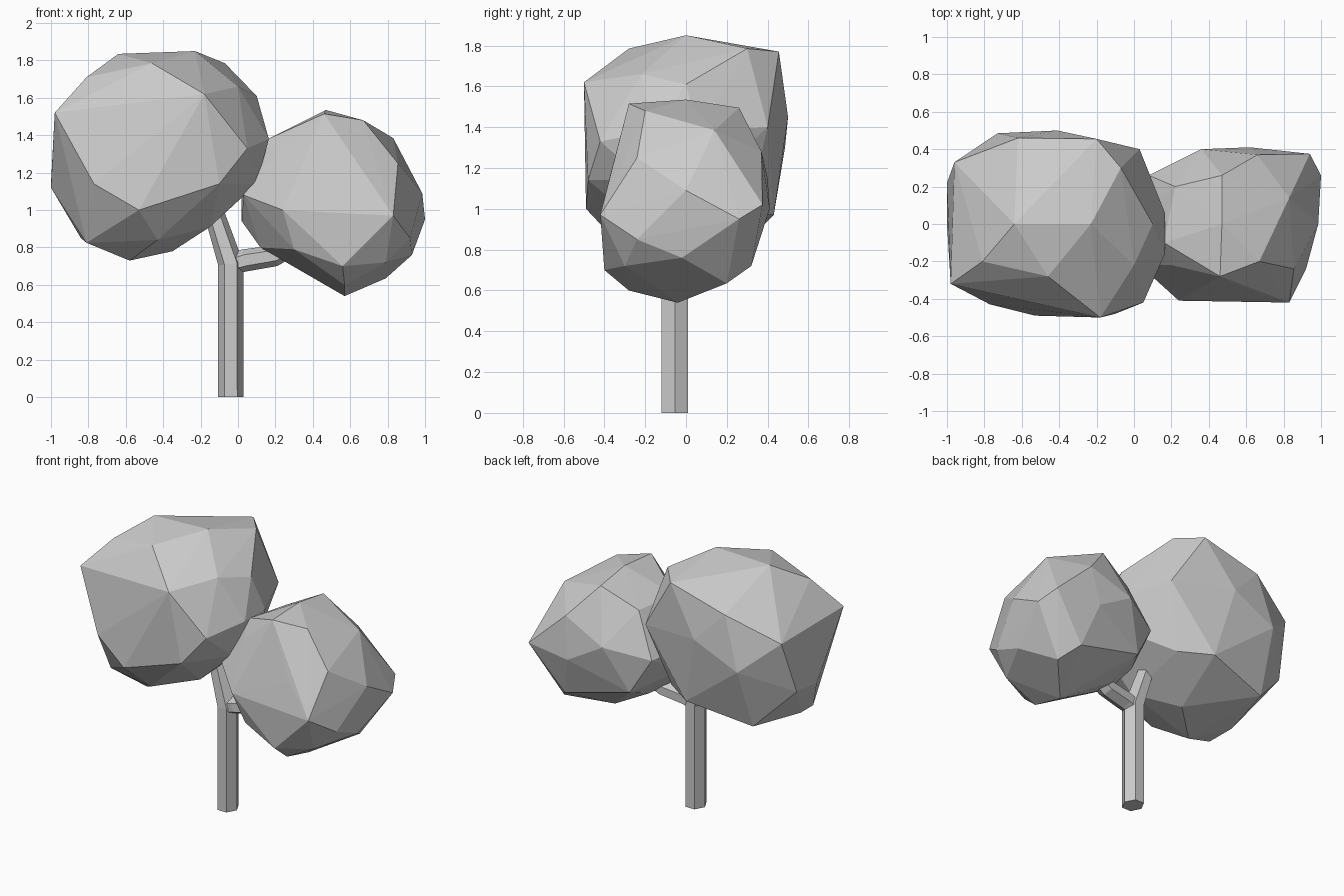
import bpy, bmesh, math
from mathutils import Vector


def finish(bm, name):
    bmesh.ops.recalc_face_normals(bm, faces=bm.faces[:])
    me = bpy.data.meshes.new(name)
    bm.to_mesh(me)
    bm.free()
    ob = bpy.data.objects.new(name, me)
    bpy.context.collection.objects.link(ob)
    return ob


def limb(name, path, radii, sides=6):
    """Faceted tube along a path lying roughly in the xz plane."""
    bm = bmesh.new()
    pts = [Vector(p) for p in path]
    rings = []
    for i, p in enumerate(pts):
        t = (pts[min(i + 1, len(pts) - 1)] - pts[max(i - 1, 0)]).normalized()
        u = Vector((0, 1, 0)).cross(t).normalized()
        v = t.cross(u) * 1.1
        ring = []
        for k in range(sides):
            a = 2 * math.pi * k / sides
            ring.append(bm.verts.new(p + radii[i] * (math.cos(a) * u + math.sin(a) * v)))
        rings.append(ring)
    for a, b in zip(rings, rings[1:]):
        for k in range(sides):
            j = (k + 1) % sides
            bm.faces.new((a[k], a[j], b[j], b[k]))
    bm.faces.new(rings[0])
    bm.faces.new(rings[-1])
    return finish(bm, name)


def foliage(name, corners):
    """Chunky faceted clump: convex hull of its corner points."""
    bm = bmesh.new()
    for c in corners:
        bm.verts.new(c)
    bmesh.ops.convex_hull(bm, input=bm.verts[:])
    loose = [v for v in bm.verts if not v.link_faces]
    bmesh.ops.delete(bm, geom=loose, context='VERTS')
    return finish(bm, name)


# Trunk bending into the left branch, and the right branch
limb("trunk", [(-0.038, -0.055, 0), (-0.038, -0.055, 0.71), (-0.12, -0.045, 0.96),
               (-0.2, -0.03, 1.15)], [0.068, 0.068, 0.055, 0.05])
limb("right_branch", [(-0.03, -0.055, 0.71), (0.03, -0.055, 0.73), (0.19, -0.04, 0.755),
                      (0.4, -0.02, 0.87)], [0.055, 0.06, 0.058, 0.05])

# Large left clump, listed from crown to underside
foliage("large_foliage", [
    (-0.64, 0, 1.835), (-0.23, 0, 1.85), (-0.46, -0.28, 1.785), (-0.81, -0.2, 1.71),
    (-0.62, 0.46, 1.66), (-0.2, 0.455, 1.77), (-0.07, 0.3, 1.785),
    (0.0, -0.22, 1.66), (0.1, 0, 1.61), (-0.18, -0.5, 1.62),
    (-0.98, -0.32, 1.52), (-0.96, 0.33, 1.5), (-0.41, 0.5, 1.45),
    (0.165, 0.06, 1.38), (0.165, -0.16, 1.38), (0.05, -0.42, 1.33), (0.03, 0.4, 1.4),
    (-0.73, 0.485, 1.3), (-0.1, -0.48, 1.14), (0.1, -0.2, 1.14), (0.07, 0.1, 1.12),
    (-0.77, -0.43, 1.14), (-1, 0, 1.12), (-1, 0.22, 1.14),
    (-0.53, -0.49, 1.0), (-0.3, 0.43, 0.97), (-0.1, 0.3, 0.98), (-0.15, -0.2, 0.91),
    (-0.81, -0.23, 0.825), (-0.84, -0.05, 0.85), (-0.75, 0.34, 0.88), (-0.43, -0.34, 0.84),
    (-0.35, 0.05, 0.78), (-0.58, -0.16, 0.73)])

# Small right clump, listed from crown to underside
foliage("small_foliage", [
    (0.47, 0, 1.535), (0.46, -0.28, 1.515), (0.47, 0.26, 1.495), (0.67, -0.2, 1.48),
    (0.83, 0.14, 1.385), (0.16, -0.1, 1.38), (0.22, 0.2, 1.37), (0.2, -0.22, 1.3),
    (0.66, 0.37, 1.28), (0.855, -0.24, 1.25), (0.36, 0.4, 1.15), (0.65, -0.37, 1.17),
    (0.985, 0, 1.09), (0.02, 0.05, 1.1), (0.08, 0.26, 1.08), (0.03, -0.22, 1.08),
    (0.94, 0.375, 1.02), (0.62, 0.41, 1.0), (0.24, -0.41, 1.0), (0.83, -0.42, 0.97),
    (1.0, 0.26, 0.95), (0.02, 0, 0.94), (0.92, -0.24, 0.85), (0.56, -0.4, 0.7),
    (0.22, 0.3, 0.84), (0.12, -0.1, 0.8), (0.93, -0.02, 0.76), (0.3, -0.35, 0.79),
    (0.7, 0.32, 0.72), (0.25, 0.05, 0.73), (0.79, -0.3, 0.72),
    (0.79, 0.2, 0.635), (0.57, -0.28, 0.6), (0.57, -0.04, 0.54)])
